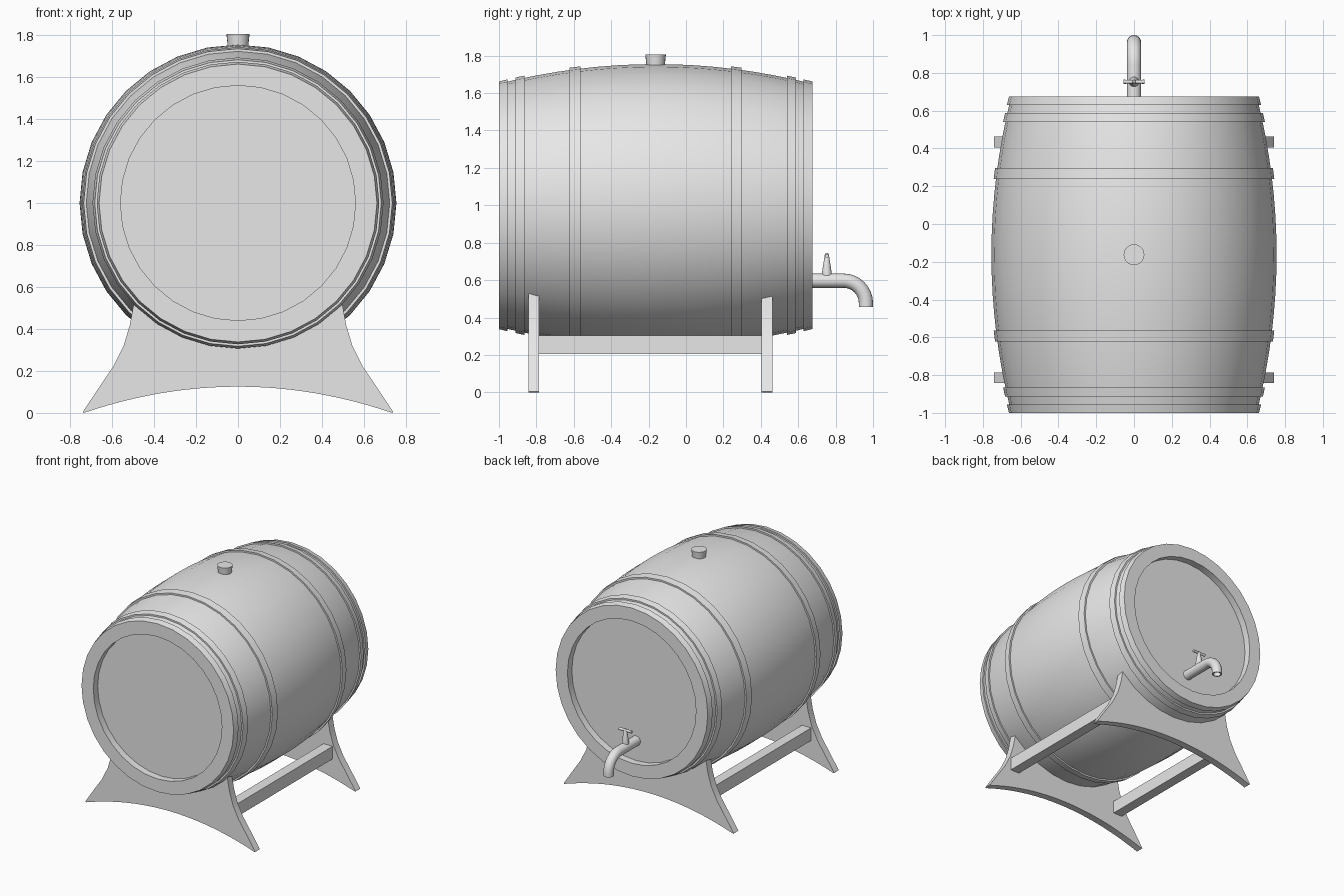
import bpy, bmesh, math
from math import sin, cos, pi, radians
from mathutils import Vector

if "Cube" in bpy.data.objects:
    bpy.data.objects.remove(bpy.data.objects["Cube"])

grey = bpy.data.materials.new("plain grey")
grey.diffuse_color = (0.8, 0.8, 0.8, 1)
grey.use_nodes = True
grey.node_tree.nodes["Principled BSDF"].inputs["Base Color"].default_value = grey.diffuse_color

CY, CZ, HALF = -0.1625, 1.0, 0.8375   # barrel centre and half length
SEG = 32


def finish(name, bm, smooth=True):
    bmesh.ops.remove_doubles(bm, verts=bm.verts, dist=1e-5)
    bmesh.ops.recalc_face_normals(bm, faces=bm.faces)
    me = bpy.data.meshes.new(name)
    bm.to_mesh(me)
    bm.free()
    me.materials.append(grey)
    ob = bpy.data.objects.new(name, me)
    bpy.context.collection.objects.link(ob)
    if smooth:
        bpy.ops.object.select_all(action='DESELECT')
        ob.select_set(True)
        bpy.context.view_layer.objects.active = ob
        bpy.ops.object.shade_smooth_by_angle(angle=radians(30))
    return ob


def skin(name, rings, closed=False, caps=True):
    """Bridge a list of equally long point rings."""
    bm = bmesh.new()
    vs = [[bm.verts.new(p) for p in ring] for ring in rings]
    n = len(vs[0])
    pairs = list(zip(vs, vs[1:]))
    if closed:
        pairs.append((vs[-1], vs[0]))
    for a, b in pairs:
        for i in range(n):
            j = (i + 1) % n
            bm.faces.new((a[i], a[j], b[j], b[i]))
    if caps and not closed:
        bm.faces.new(vs[0])
        bm.faces.new(vs[-1])
    return finish(name, bm)


def ring(center, u, v, r, n):
    c, u, v = Vector(center), Vector(u), Vector(v)
    return [c + r * (cos(2 * pi * i / n) * u + sin(2 * pi * i / n) * v) for i in range(n)]


def around_barrel(y, r):
    return ring((0, y, CZ), (1, 0, 0), (0, 0, 1), r, SEG)


def bulge(y):
    return 0.755 - 0.105 * ((y - CY) / HALF) ** 2


def box(name, x0, x1, y0, y1, z0, z1):
    bm = bmesh.new()
    bmesh.ops.create_cube(bm, size=1)
    for v in bm.verts:
        v.co = ((x0 + x1) / 2 + v.co.x * (x1 - x0),
                (y0 + y1) / 2 + v.co.y * (y1 - y0),
                (z0 + z1) / 2 + v.co.z * (z1 - z0))
    return finish(name, bm, False)


# barrel body with recessed heads
y0, y1, depth = CY - HALF, CY + HALF, 0.055
profile = [(y0 + depth, 0.56), (y0, 0.56)]
profile += [(y0 + 2 * HALF * i / 16, bulge(y0 + 2 * HALF * i / 16)) for i in range(17)]
profile += [(y1, 0.56), (y1 - depth, 0.56)]
skin("barrel", [around_barrel(y, r) for y, r in profile])

# hoops, mirrored front to back
for label, a, b in (("end", -HALF, -0.792), ("outer", -0.75, -0.702), ("inner", -0.46, -0.402)):
    for side, s in (("front", 1), ("back", -1)):
        ya, yb = CY + s * a, CY + s * b
        pts = [(ya, bulge(ya) - 0.01), (ya, bulge(ya) + 0.012),
               (yb, bulge(yb) + 0.012), (yb, bulge(yb) - 0.01)]
        skin(f"{side}_{label}_hoop", [around_barrel(y, r) for y, r in pts], closed=True)

# bung
skin("bung", [ring((0, CY, z), (1, 0, 0), (0, 1, 0), r, 20)
              for z, r in ((1.70, 0.044), (1.805, 0.055))])


# cradle legs: arched foot, concave sides, top hollowed to the barrel
def leg(name, ya, yb):
    side = [(0.74, 0.005), (0.66, 0.125), (0.595, 0.22), (0.545, 0.32), (0.515, 0.42), (0.495, 0.53)]
    half_n = 12
    outline = [(-0.735 + 1.47 * i / (2 * half_n),
                0.125 * (1 - ((i - half_n) / half_n) ** 2)) for i in range(2 * half_n + 1)]
    outline += side
    a0 = math.atan2(0.53 - CZ, 0.49)
    for i in range(17):
        a = a0 + (-pi - 2 * a0) * i / 16
        outline.append((0.67 * cos(a), CZ + 0.67 * sin(a)))
    outline += [(-x, z) for x, z in reversed(side)]
    bm = bmesh.new()
    face = bm.faces.new([bm.verts.new((x, ya, z)) for x, z in outline])
    ext = bmesh.ops.extrude_face_region(bm, geom=[face], use_keep_orig=True)
    for v in ext["geom"]:
        if isinstance(v, bmesh.types.BMVert):
            v.co.y = yb
    finish(name, bm)


leg("front_leg", -0.842, -0.785)
leg("back_leg", 0.405, 0.463)

# rails joining the legs
for side, s in (("right", 1), ("left", -1)):
    box(f"{side}_rail", *sorted((s * 0.46, s * 0.54)), -0.79, 0.41, 0.205, 0.305)

# tap pipe: straight, quarter bend, hollow outlet
path = [(0.60, 0.597, 0, 0.038)]
for i in range(9):
    a = pi / 2 * i / 8
    path.append((0.842 + 0.12 * sin(a), 0.477 + 0.12 * cos(a), a, 0.038))
path += [(0.962, 0.455, pi / 2, 0.038), (0.962, 0.455, pi / 2, 0.028), (0.962, 0.485, pi / 2, 0.028)]
skin("tap_pipe", [ring((0, y, z), (1, 0, 0), (0, sin(a), cos(a)), r, 16) for y, z, a, r in path])

# tap handle: tapered stem and crossbar
skin("tap_stem", [ring((0, 0.753, z), (1, 0, 0), (0, 1, 0), r, 16)
                  for z, r in ((0.61, 0.027), (0.64, 0.026), (0.735, 0.011), (0.744, 0.006))])
skin("tap_crossbar", [ring((x, 0.753, 0.73), (0, 1, 0), (0, 0, 1), r, 12)
                      for x, r in ((-0.055, 0.011), (0, 0.009), (0.055, 0.011))])
